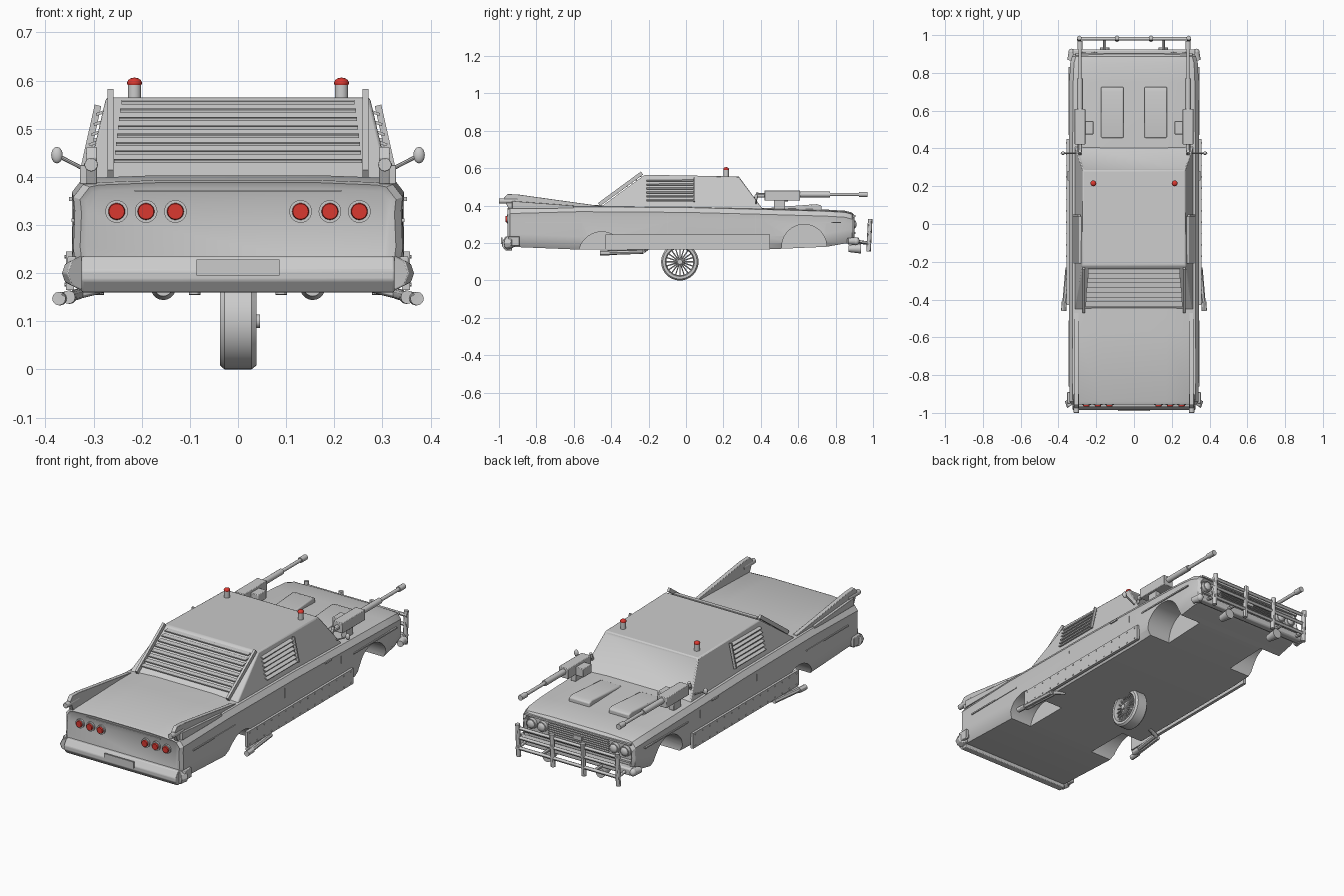
import bpy, bmesh, math
from mathutils import Vector, Matrix

cube = bpy.data.objects.get("Cube")
if cube:
    bpy.data.objects.remove(cube)


def material(name, rgb):
    m = bpy.data.materials.new(name)
    m.use_nodes = True
    m.diffuse_color = (*rgb, 1)
    m.node_tree.nodes["Principled BSDF"].inputs["Base Color"].default_value = (*rgb, 1)
    return m


GREY = material("primer grey", (0.6, 0.6, 0.6))
RED = material("signal red", (0.7, 0.04, 0.03))


def finish(name, bm, mat=GREY, mirror=False, bevel=0):
    bmesh.ops.recalc_face_normals(bm, faces=bm.faces)
    me = bpy.data.meshes.new(name)
    bm.to_mesh(me)
    bm.free()
    me.materials.append(mat)
    ob = bpy.data.objects.new(name, me)
    bpy.context.collection.objects.link(ob)
    if bevel:
        b = ob.modifiers.new("bevel", "BEVEL")
        b.width, b.segments, b.limit_method = bevel, 2, "ANGLE"
    if mirror:
        m = ob.modifiers.new("mirror", "MIRROR")
        m.use_mirror_merge = False
    return ob


def box(bm, c, size, tilt=0, axis="X"):
    m = Matrix.Translation(c) @ Matrix.Rotation(tilt, 4, axis) @ Matrix.Diagonal((*size, 1))
    bmesh.ops.create_cube(bm, size=1, matrix=m)


def rod(bm, p, q, r, r2=None, seg=12):
    p, q = Vector(p), Vector(q)
    m = Matrix.Translation((p + q) / 2) @ (q - p).to_track_quat("Z", "Y").to_matrix().to_4x4()
    bmesh.ops.create_cone(bm, cap_ends=True, segments=seg, radius1=r,
                          radius2=r if r2 is None else r2, depth=(q - p).length, matrix=m)


def ball(bm, c, size):
    bmesh.ops.create_uvsphere(bm, u_segments=16, v_segments=10, radius=1,
                              matrix=Matrix.Translation(c) @ Matrix.Diagonal((*size, 1)))


def prism(bm, pts, x0, x1):
    a = [bm.verts.new((x0, y, z)) for y, z in pts]
    b = [bm.verts.new((x1, y, z)) for y, z in pts]
    bm.faces.new(a)
    bm.faces.new(b[::-1])
    for i in range(len(a)):
        j = (i + 1) % len(a)
        bm.faces.new((a[i], b[i], b[j], a[j]))


# Body shell lofted from tail to nose: y, half width, bottom, top
bm = bmesh.new()
rings = []
for y, w, lo, hi in [(-.955, .328, .185, .385), (-.94, .342, .18, .39), (-.57, .345, .165, .4),
                     (0, .345, .165, .396), (.4, .345, .165, .386), (.75, .342, .18, .376),
                     (.85, .338, .198, .37), (.888, .328, .202, .36), (.9, .315, .21, .345)]:
    half = [(w - .022, lo), (w - .005, lo + .03), (w, lo + .07), (w - .003, hi - .06),
            (w, hi - .032), (w - .02, hi - .006), (w - .04, hi - .002), (w * .5, hi + .003)]
    ring = half + [(-x, z) for x, z in reversed(half)]
    rings.append([bm.verts.new((x, y, z)) for x, z in ring])
for a, b in zip(rings, rings[1:]):
    for i in range(len(a)):
        j = (i + 1) % len(a)
        bm.faces.new((a[i], a[j], b[j], b[i]))
caps = [bm.faces.new(rings[0]), bm.faces.new(rings[-1])]
bmesh.ops.recalc_face_normals(bm, faces=bm.faces)
for cap, deep in zip(caps, (-.006, -.014)):
    bmesh.ops.inset_region(bm, faces=[cap], thickness=.012, depth=deep)
body = finish("body_shell", bm)

# Wheel wells cut out of the shell
bm = bmesh.new()
for y, z, r in [(.632, .18, .12), (-.45, .135, .125)]:
    for s in (-1, 1):
        rod(bm, (s * .2, y, z), (s * .4, y, z), r, seg=40)
cutter = finish("well_cutter", bm)
cutter.hide_render = True
cut = body.modifiers.new("wells", "BOOLEAN")
cut.object, cut.solver = cutter, "EXACT"
bpy.context.view_layer.objects.active = body
bpy.ops.object.modifier_apply(modifier="wells")
bpy.data.objects.remove(cutter)

# Cabin with a recessed windscreen
bm = bmesh.new()
base = [bm.verts.new(v) for v in [(-.315, -.46, .39), (.315, -.46, .39), (.315, .415, .38), (-.315, .415, .38)]]
top = [bm.verts.new(v) for v in [(-.274, -.22, .565), (.274, -.22, .565), (.27, .285, .556), (-.27, .285, .556)]]
bm.faces.new(base)
bm.faces.new(top)
sides = [bm.faces.new((base[i], base[(i + 1) % 4], top[(i + 1) % 4], top[i])) for i in range(4)]
bmesh.ops.recalc_face_normals(bm, faces=bm.faces)
bmesh.ops.inset_region(bm, faces=[sides[2]], thickness=.012, depth=-.004)
finish("cabin", bm, bevel=.006)

# Rear window louvres between sloped rails
slope = math.atan2(.165, .225)
bm = bmesh.new()
for i in range(8):
    t = i / 7
    box(bm, (0, -.425 + .175 * t, .433 + .122 * t), (.515 - .03 * t, .026, .006), .1)
finish("rear_window_slats", bm)
bm = bmesh.new()
box(bm, (.265, -.35, .49), (.013, .285, .02), slope)
finish("rear_window_rails", bm, mirror=True)

# Side window louvres
bm = bmesh.new()
for i in range(6):
    z = .428 + .021 * i
    box(bm, (.316 - (z - .4) * .24, -.085, z), (.022, .25, .006), .35, "Y")
box(bm, (.305, .045, .485), (.014, .008, .13), -.22, "Y")
finish("side_window_slats", bm, mirror=True)

# Tail fins with a tube at the end
bm = bmesh.new()
prism(bm, [(-.95, .385), (-.975, .44), (-.955, .462), (-.9, .46), (-.47, .4), (-.47, .385)], .293, .315)
prism(bm, [(-.93, .385), (-.93, .425), (-.6, .4), (-.6, .385)], .312, .328)
rod(bm, (.305, -1, .425), (.305, -.9, .425), .014, seg=16)
finish("tail_fins", bm, mirror=True, bevel=.002)

# Rear bumper, plate and boot seam
bm = bmesh.new()
prism(bm, [(-.93, .16), (-.965, .16), (-.985, .185), (-.985, .205), (-.965, .235), (-.93, .235)], -.325, .325)
finish("rear_bumper", bm, bevel=.004)
bm = bmesh.new()
rod(bm, (.325, -.955, .2), (.345, -.925, .2), .036, .026, 8)
box(bm, (.345, -.92, .21), (.018, .06, .05))
finish("rear_bumper_ends", bm, mirror=True, bevel=.003)
bm = bmesh.new()
box(bm, (0, -.986, .212), (.172, .008, .033))
finish("registration_plate", bm)
bm = bmesh.new()
box(bm, (0, -.951, .371), (.43, .006, .003))
finish("boot_seam", bm)

# Round tail lamps and their bezels
bezel, lens = bmesh.new(), bmesh.new()
for x in (.13, .191, .252):
    rod(bezel, (x, -.94, .328), (x, -.958, .328), .0235, seg=24)
    rod(lens, (x, -.95, .328), (x, -.966, .328), .019, .016, 24)
finish("tail_lamp_bezels", bezel, mirror=True)
finish("tail_lamps", lens, RED, mirror=True)

# Roof beacons
bm = bmesh.new()
rod(bm, (.215, .215, .555), (.215, .215, .596), .014, seg=20)
finish("beacon_stems", bm, mirror=True)
bm = bmesh.new()
ball(bm, (.215, .215, .595), (.0155, .0155, .011))
finish("beacon_caps", bm, RED, mirror=True)

# Bonnet scoops, taller at the nose end
bm = bmesh.new()
prism(bm, [(.455, .375), (.455, .39), (.70, .408), (.725, .4), (.725, .365)], .055, .175)
finish("bonnet_scoops", bm, mirror=True, bevel=.006)

# Bonnet-mounted guns
bm = bmesh.new()
box(bm, (.286, .515, .454), (.056, .19, .054))
box(bm, (.238, .51, .445), (.045, .07, .045))
box(bm, (.286, .5, .41), (.03, .06, .06))
finish("gun_receivers", bm, mirror=True, bevel=.003)
bm = bmesh.new()
for y0, y1, r in [(.6, .77, .015), (.76, .94, .009), (.925, .97, .014)]:
    rod(bm, (.286, y0, .46), (.286, y1, .46), r, seg=16)
rod(bm, (.286, .38, .455), (.286, .43, .455), .012)
rod(bm, (.286, .385, .47), (.286, .36, .415), .008)
finish("gun_barrels", bm, mirror=True)

# Door mirrors
bm = bmesh.new()
rod(bm, (.312, .375, .412), (.37, .375, .442), .004, seg=8)
ball(bm, (.376, .375, .445), (.012, .009, .017))
finish("door_mirrors", bm, mirror=True)

# Riveted side skirts
bm = bmesh.new()
box(bm, (.349, .01, .205), (.016, .88, .08))
for i in range(15):
    for z in (.176, .234):
        rod(bm, (.355, -.41 + i * .06, z), (.36, -.41 + i * .06, z), .004, seg=6)
finish("side_skirts", bm, mirror=True)

# Side trim strips, door handles and door seams
bm = bmesh.new()
for y, n in [(-.685, .35), (.65, .36)]:
    box(bm, (.342, y, .31), (.008, n, .007))
box(bm, (.344, .255, .354), (.014, .05, .009))
for y in (-.1, .37):
    box(bm, (.3425, y, .3), (.004, .003, .11))
finish("side_trim", bm, mirror=True)

# Side exhaust pipes
bm = bmesh.new()
for x, z, y in [(.372, .147, -.46), (.352, .15, -.42)]:
    rod(bm, (x - .02, -.23, z + .006), (x, y, z), .011)
    rod(bm, (x - .003, y + .05, z), (x, y - .0, z), .014)
rod(bm, (.34, -.23, .155), (.28, -.21, .17), .011)
finish("side_exhausts", bm, mirror=True)

# Grille bars, lamps and front bumper
bm = bmesh.new()
for i in range(7):
    box(bm, (0, .892, .268 + i * .011), (.35, .012, .004))
box(bm, (0, .897, .3), (.05, .012, .022))
for z in (.254, .345):
    box(bm, (0, .896, z), (.62, .02, .009))
finish("grille", bm)
bm = bmesh.new()
for x in (.21, .272):
    rod(bm, (x, .88, .3), (x, .902, .3), .028, .026, 24)
    ball(bm, (x, .9, .3), (.022, .012, .022))
finish("head_lamps", bm, mirror=True)
bm = bmesh.new()
box(bm, (0, .905, .212), (.65, .04, .038))
finish("front_bumper", bm, bevel=.008)
bm = bmesh.new()
rod(bm, (.325, .905, .21), (.338, .865, .21), .022, .016)
ball(bm, (.33, .91, .21), (.018, .018, .02))
finish("front_bumper_ends", bm, mirror=True)

# Bull bar and fog lamps
bm = bmesh.new()
for z in (.2, .255, .305):
    rod(bm, (-.3, .98, z), (.3, .98, z), .009)
finish("bull_bar_rails", bm)
bm = bmesh.new()
for x in (.09, .29):
    rod(bm, (x, .976, .155), (x, .985, .328), .012)
rod(bm, (.155, .88, .205), (.155, .98, .2), .008)
rod(bm, (.29, .9, .212), (.29, .98, .2), .008)
finish("bull_bar_posts", bm, mirror=True)
bm = bmesh.new()
rod(bm, (.155, .87, .17), (.155, .935, .17), .018, .026, 20)
finish("fog_lamps", bm, mirror=True)

# Single central wheel: tyre ring, spokes and hub
profile = [(-.037, .078), (-.037, .092), (-.028, .1), (.028, .1), (.038, .092), (.038, .078), (.02, .072), (-.02, .072)]
bm = bmesh.new()
centre = Vector((0, -.033, .1))
vs = [bm.verts.new(centre + Vector((x, 0, r))) for x, r in profile]
es = [bm.edges.new((vs[i], vs[(i + 1) % len(vs)])) for i in range(len(vs))]
bmesh.ops.spin(bm, geom=vs + es, cent=centre, axis=(1, 0, 0), angle=math.tau, steps=40, use_merge=True)
bmesh.ops.remove_doubles(bm, verts=bm.verts, dist=.0002)
finish("wheel_tyre", bm)
bm = bmesh.new()
for i in range(20):
    a = math.tau * i / 20
    out = Vector((0, math.cos(a), math.sin(a)))
    rod(bm, centre + out * .012 + Vector((.034, 0, 0)), centre + out * .076 + Vector((.018, 0, 0)), .0035, seg=6)
rod(bm, centre + Vector((-.02, 0, 0)), centre + Vector((.046, 0, 0)), .014, seg=16)
finish("wheel_spokes", bm)

# Smooth shading that keeps hard edges
bpy.ops.object.select_all(action="DESELECT")
for ob in bpy.context.scene.objects:
    if ob.type == "MESH":
        ob.select_set(True)
        bpy.context.view_layer.objects.active = ob
bpy.ops.object.shade_smooth_by_angle(angle=math.radians(30))
